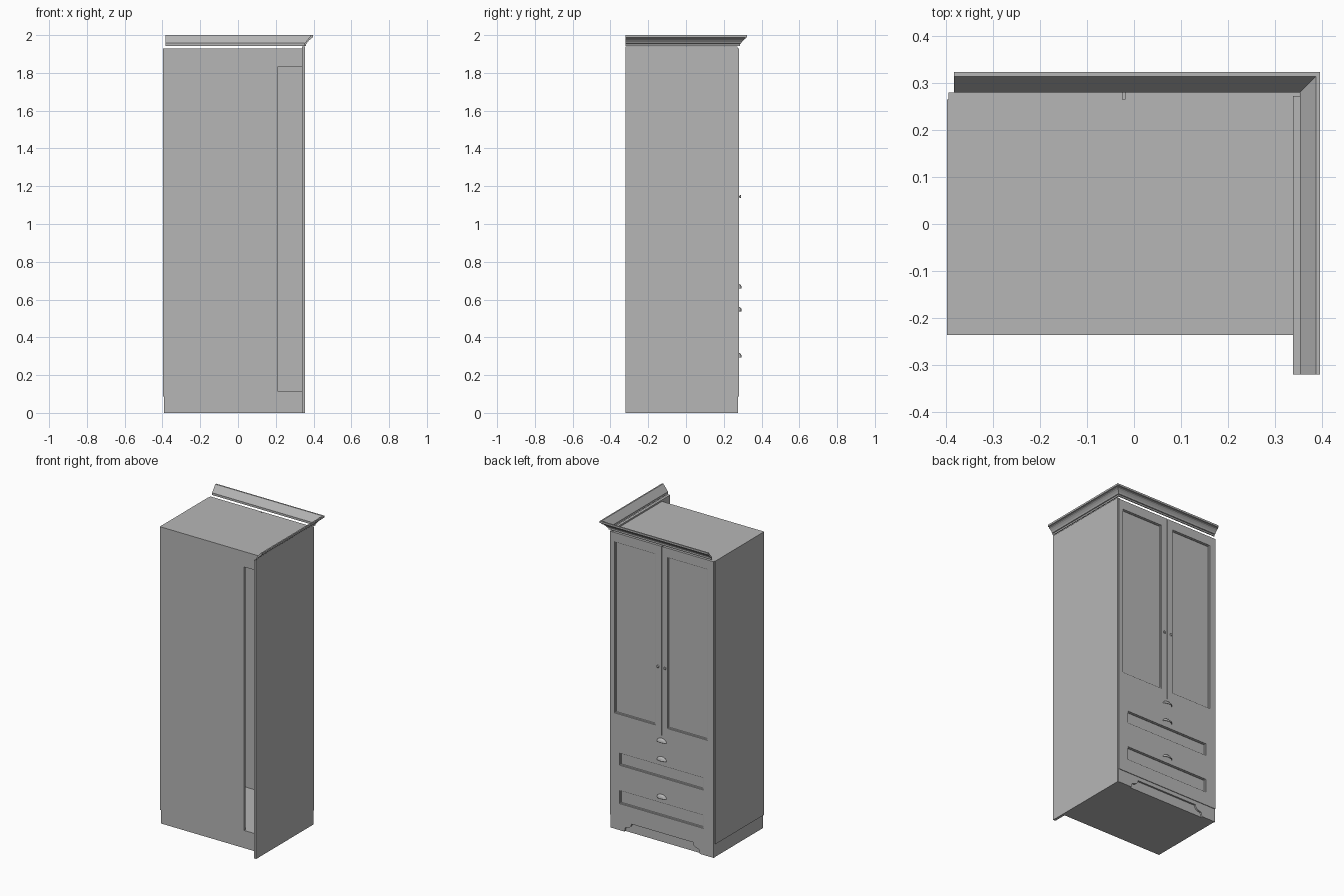
import bpy
import bmesh
import math
from mathutils import Vector, Matrix

if "Cube" in bpy.data.objects:
    bpy.data.objects.remove(bpy.data.objects["Cube"], do_unlink=True)

# One painted-wood grey for everything
GREY = (0.47, 0.47, 0.47, 1.0)
paint = bpy.data.materials.new("grey_paint")
paint.use_nodes = True
paint.diffuse_color = GREY
paint.node_tree.nodes["Principled BSDF"].inputs["Base Color"].default_value = GREY


def finish(name, bm, smooth=False):
    bmesh.ops.recalc_face_normals(bm, faces=bm.faces[:])
    mesh = bpy.data.meshes.new(name)
    bm.to_mesh(mesh)
    bm.free()
    mesh.materials.append(paint)
    obj = bpy.data.objects.new(name, mesh)
    bpy.context.scene.collection.objects.link(obj)
    for p in mesh.polygons:
        p.use_smooth = smooth
    return obj


def add_box(bm, lo, hi):
    lo, hi = Vector(lo), Vector(hi)
    size = Matrix.Diagonal((*(hi - lo), 1))
    bmesh.ops.create_cube(bm, size=1, matrix=Matrix.Translation((lo + hi) / 2) @ size)


def box(name, lo, hi):
    bm = bmesh.new()
    add_box(bm, lo, hi)
    return finish(name, bm)


FACE_BACK, FACE_FRONT = 0.265, 0.28
LEFT, RIGHT = -0.395, 0.352
GAP = -0.022


def panel_front(name, x0, x1, z0, z1, opening=None):
    """Door or drawer front with an optional beaded, sunken panel."""
    bm = bmesh.new()
    add_box(bm, (x0, FACE_BACK, z0), (x1, FACE_FRONT, z1))
    if opening:
        ox0, ox1, oz0, oz1 = opening
        bm.normal_update()
        face = max(bm.faces, key=lambda f: f.normal.y)
        cx, cz = (x0 + x1) / 2, (z0 + z1) / 2
        bmesh.ops.inset_region(bm, faces=[face], thickness=0.01)
        for v in face.verts:
            v.co.x = ox0 if v.co.x < cx else ox1
            v.co.z = oz0 if v.co.z < cz else oz1
        # Small step, bevelled bead, then the flat field
        for thick, depth in ((0.001, -0.004), (0.006, -0.001), (0.002, -0.005)):
            bmesh.ops.inset_region(bm, faces=[face], thickness=thick, depth=depth)
    return finish(name, bm)


# Hollow carcass, open along a strip at one side of its rear
box("carcass_base", (-0.385, -0.236, 0), (0.338, 0.265, 0.115))
box("carcass_top", (-0.385, -0.236, 1.83), (0.338, 0.265, 1.93))
box("carcass_rear_panel", (-0.385, -0.236, 0.115), (0.21, -0.222, 1.83))
box("narrow_side_panel", (-0.398, -0.236, 0.087), (-0.383, 0.265, 1.93))
box("narrow_side_plinth", (-0.391, -0.236, 0), (-0.385, 0.265, 0.087))
box("deep_side_panel", (0.338, -0.32, 0), (0.355, 0.272, 1.94))

# Doors and drawers
panel_front("door_a", GAP + 0.003, RIGHT, 0.70, 1.93, (0.024, 0.319, 0.756, 1.87))
panel_front("door_b", LEFT, GAP - 0.003, 0.70, 1.93, (-0.35, -0.062, 0.756, 1.87))
panel_front("drawer_top", LEFT, RIGHT, 0.61, 0.70)
panel_front("drawer_middle", LEFT, RIGHT, 0.36, 0.61, (-0.321, 0.283, 0.425, 0.505))
panel_front("drawer_bottom", LEFT, RIGHT, 0.087, 0.36, (-0.321, 0.283, 0.175, 0.262))

# Bracket plinth: half outline mirrored about the centre
mid, half = (LEFT + RIGHT) / 2, (RIGHT - LEFT) / 2 - 0.002
side = [(half, 0.087), (half, 0), (half - 0.10, 0), (half - 0.105, 0.026)]
side += [(half - 0.115 - 0.035 * math.sin(a), 0.062 - 0.032 * math.cos(a))
         for a in (i * math.pi / 12 for i in range(7))]
outline = [(mid + x, z) for x, z in side] + [(mid - x, z) for x, z in reversed(side)]
bm = bmesh.new()
face = bm.faces.new([bm.verts.new((x, 0.264, z)) for x, z in outline])
grown = bmesh.ops.extrude_face_region(bm, geom=[face])["geom"]
bmesh.ops.translate(bm, vec=(0, 0.012, 0),
                    verts=[g for g in grown if isinstance(g, bmesh.types.BMVert)])
finish("bracket_plinth", bm)

# Crown moulding: (outward offset, height) profile swept round a mitred corner
profile = [(0, 1.943), (0.006, 1.943), (0.006, 1.953), (0.011, 1.955),
           (0.016, 1.964), (0.025, 1.974), (0.035, 1.981), (0.035, 1.986),
           (0.043, 1.988), (0.043, 2.0), (0.034, 2.0), (0, 1.957)]
path = [((-0.383, 0.28), (0, 1)), ((0.353, 0.28), (1, 1)), ((0.353, -0.32), (1, 0))]
bm = bmesh.new()
rings = [[bm.verts.new((p[0] + o * d[0], p[1] + o * d[1], z)) for o, z in profile]
         for p, d in path]
n = len(profile)
for a, b in zip(rings, rings[1:]):
    for i in range(n):
        j = (i + 1) % n
        bm.faces.new((a[i], a[j], b[j], b[i]))
for ring in (rings[0], rings[-1]):
    bm.faces.new(ring)
finish("crown_moulding", bm)

# Cup pulls on the drawers: quarter domes, open beneath
for label, z in (("top", 0.66), ("middle", 0.54), ("bottom", 0.295)):
    bm = bmesh.new()
    bmesh.ops.create_uvsphere(bm, u_segments=24, v_segments=12, radius=1)
    for normal in ((0, 1, 0), (0, 0, 1)):
        bmesh.ops.bisect_plane(bm, geom=bm.verts[:] + bm.edges[:] + bm.faces[:],
                               plane_co=(0, 0, 0), plane_no=normal, clear_inner=True)
    place = Matrix.Translation((GAP, FACE_FRONT, z))
    bmesh.ops.transform(bm, matrix=place @ Matrix.Diagonal((0.034, 0.015, 0.022, 1)),
                        verts=bm.verts[:])
    pull = finish(label + "_cup_pull", bm, True)
    shell = pull.modifiers.new("shell", "SOLIDIFY")
    shell.thickness = 0.002

# Door knobs: stem and button head
for label, dx in (("a", 0.025), ("b", -0.025)):
    bm = bmesh.new()
    turn = Matrix.Rotation(-math.pi / 2, 4, "X")
    for r1, r2, y, depth in ((0.005, 0.004, 0.283, 0.008), (0.009, 0.007, 0.288, 0.005)):
        bmesh.ops.create_cone(bm, cap_ends=True, segments=16, radius1=r1, radius2=r2,
                              depth=depth,
                              matrix=Matrix.Translation((GAP + dx, y, 1.145)) @ turn)
    finish("door_knob_" + label, bm)
